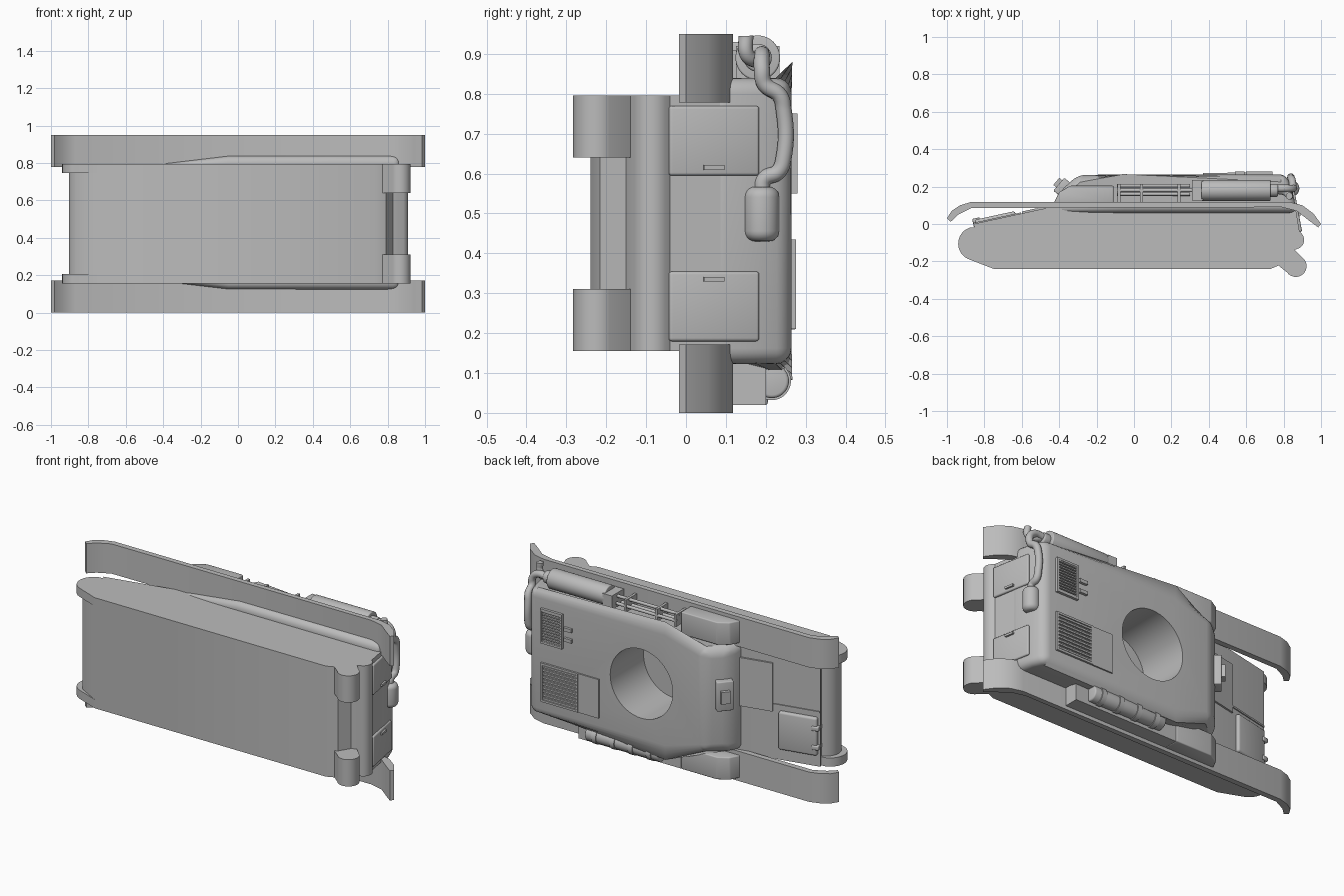
import bpy, bmesh, math
from mathutils import Matrix, Vector

cube = bpy.data.objects.get("Cube")
if cube:
    bpy.data.objects.remove(cube, do_unlink=True)

grey = bpy.data.materials.new("plain grey")
grey.use_nodes = True
COLOR = (0.5, 0.5, 0.5, 1)
grey.diffuse_color = COLOR
grey.node_tree.nodes["Principled BSDF"].inputs["Base Color"].default_value = COLOR
MID = 0.475  # mirror plane across the hull width


def activate(ob):
    bpy.ops.object.select_all(action='DESELECT')
    ob.select_set(True)
    bpy.context.view_layer.objects.active = ob


def finish(name, bm, bevel=0, segments=3, cutter=None):
    bmesh.ops.recalc_face_normals(bm, faces=bm.faces)
    me = bpy.data.meshes.new(name)
    bm.to_mesh(me)
    bm.free()
    me.materials.append(grey)
    ob = bpy.data.objects.new(name, me)
    bpy.context.collection.objects.link(ob)
    activate(ob)
    if bevel:
        m = ob.modifiers.new("bevel", 'BEVEL')
        m.width, m.segments, m.limit_method = bevel, segments, 'ANGLE'
        bpy.ops.object.modifier_apply(modifier=m.name)
    if cutter:
        m = ob.modifiers.new("cut", 'BOOLEAN')
        m.operation, m.object, m.solver = 'DIFFERENCE', cutter, 'EXACT'
        bpy.ops.object.modifier_apply(modifier=m.name)
    bpy.ops.object.shade_smooth_by_angle(angle=math.radians(32))
    return ob


def prism_mesh(profile, z0, z1):
    bm = bmesh.new()
    face = bm.faces.new([bm.verts.new((x, y, z0)) for x, y in profile])
    ext = bmesh.ops.extrude_face_region(bm, geom=[face])
    bmesh.ops.translate(bm, vec=(0, 0, z1 - z0),
                        verts=[v for v in ext["geom"] if isinstance(v, bmesh.types.BMVert)])
    return bm


def prism(name, profile, z0, z1, **kw):
    return finish(name, prism_mesh(profile, z0, z1), **kw)


def box(name, center, size, turn=0, **kw):
    bm = bmesh.new()
    bmesh.ops.create_cube(bm, size=1, matrix=Matrix.Translation(center)
                          @ Matrix.Rotation(turn, 4, 'Z') @ Matrix.Diagonal((*size, 1)))
    return finish(name, bm, **kw)


def cylinder(name, a, b, r, **kw):
    a, b = Vector(a), Vector(b)
    bm = bmesh.new()
    rot = (b - a).to_track_quat('Z', 'Y').to_matrix().to_4x4()
    bmesh.ops.create_cone(bm, cap_ends=True, segments=48, radius1=r, radius2=r,
                          depth=(b - a).length, matrix=Matrix.Translation((a + b) / 2) @ rot)
    return finish(name, bm, **kw)


def pipe(name, points, r):
    cu = bpy.data.curves.new(name, 'CURVE')
    cu.dimensions, cu.bevel_depth, cu.bevel_resolution = '3D', r, 4
    cu.use_fill_caps = True
    sp = cu.splines.new('BEZIER')
    sp.bezier_points.add(len(points) - 1)
    for p, co in zip(sp.bezier_points, points):
        p.co = co
        p.handle_left_type = p.handle_right_type = 'AUTO'
    cu.materials.append(grey)
    ob = bpy.data.objects.new(name, cu)
    bpy.context.collection.objects.link(ob)
    activate(ob)
    bpy.ops.object.convert(target='MESH')
    bpy.ops.object.shade_smooth_by_angle(angle=math.radians(40))


def arc(cx, cy, r, start, end, n=12):
    return [(cx + r * math.cos(math.radians(start + (end - start) * i / n)),
             cy + r * math.sin(math.radians(start + (end - start) * i / n)) )
            for i in range(n + 1)]


def both_sides(fn, name, shape, z0, z1, **kw):
    fn("lower_" + name, shape, z0, z1, **kw)
    fn("upper_" + name, shape, 2 * MID - z1, 2 * MID - z0, **kw)


# Turret ring opening
ring = cylinder("ring_cutter", (0.1, -0.04, 0.48), (0.1, 0.5, 0.48), 0.2)

# Main hull tub with rounded nose and tail
hull = [(-0.4, 0.1), (-0.86, 0.0)] + arc(-0.82, -0.105, 0.085, 110, 235)
hull += [(-0.75, -0.24), (0.73, -0.24), (0.79, -0.215), (0.83, -0.15)]
hull += arc(0.86, -0.085, 0.05, -60, 40, 6) + [(0.885, -0.04), (0.86, 0.11)]
prism("hull", hull, 0.155, 0.795, cutter=ring)

# Idler lobes at the nose and final drives at the tail
idler = [(-0.7, 0.0), (-0.88, -0.02)] + arc(-0.85, -0.105, 0.09, 120, 245) + [(-0.75, -0.24)]
both_sides(prism, "idler_mount", idler, 0.155, 0.205)
drive = [(0.8, -0.12), (0.77, -0.22)] + arc(0.865, -0.225, 0.058, 215, 395) + [(0.85, -0.13)]
both_sides(prism, "final_drive", drive, 0.155, 0.31)

# Upper body, narrowing toward the nose
body = [(-0.43, 0.06), (-0.40, 0.17), (-0.3, 0.262), (-0.05, 0.265), (0.815, 0.265),
        (0.845, 0.185), (0.872, 0.06), (-0.05, 0.06)]
bm = prism_mesh(body, 0.122, 0.84)
for v in bm.verts:
    if v.co.x < -0.1:
        v.co.z = 0.481 + (v.co.z - 0.481) * (0.8 if v.co.y > 0.1 else 0.9)
finish("upper_body", bm, bevel=0.04, segments=5, cutter=ring)
bpy.data.objects.remove(ring, do_unlink=True)

# Track guards: thin plates curling down at both ends
guard = [(-1, 0.03), (-0.975, 0.07), (-0.93, 0.1), (-0.87, 0.118), (0.83, 0.118),
         (0.9, 0.1), (0.96, 0.055), (1, 0.0), (0.985, -0.018), (0.94, 0.015),
         (0.87, 0.07), (0.79, 0.09), (-0.87, 0.085), (-0.94, 0.05), (-0.98, 0.012)]
both_sides(prism, "track_guard", guard, 0, 0.172)

# Stowage boxes beside the upper body
bin_shape = [(-0.43, 0.11), (-0.40, 0.17), (-0.34, 0.205), (-0.11, 0.205), (-0.11, 0.11)]
prism("upper_stowage_bin", bin_shape, 0.8, 0.93, bevel=0.006)
prism("lower_stowage_bin", bin_shape, 0.02, 0.15, bevel=0.006)
box("lower_shelf", (0.22, 0.155, 0.073), (0.66, 0.09, 0.106))

# Rolled stowage tube with straps
cylinder("stowage_tube", (0.0, 0.215, 0.08), (0.47, 0.215, 0.08), 0.043, bevel=0.008)
for i in range(4):
    x = 0.06 + i * 0.117
    cylinder("tube_strap", (x - 0.015, 0.215, 0.08), (x + 0.015, 0.215, 0.08), 0.048)

# Muffler, exhaust pipe and tail silencer
cylinder("muffler", (0.36, 0.18, 0.89), (0.73, 0.18, 0.89), 0.056, bevel=0.005)
cylinder("muffler_end", (0.72, 0.18, 0.89), (0.77, 0.18, 0.89), 0.035, bevel=0.008)
box("muffler_mount", (0.34, 0.18, 0.88), (0.06, 0.11, 0.08))
pipe("exhaust_pipe", [(0.75, 0.19, 0.895), (0.82, 0.19, 0.895), (0.85, 0.19, 0.865),
                      (0.85, 0.197, 0.825), (0.845, 0.235, 0.795), (0.84, 0.245, 0.76),
                      (0.84, 0.245, 0.64), (0.84, 0.232, 0.605), (0.84, 0.195, 0.585),
                      (0.84, 0.19, 0.55)], 0.02)
cylinder("silencer", (0.84, 0.19, 0.43), (0.84, 0.19, 0.567), 0.044, bevel=0.026, segments=5)
pipe("exhaust_stub", [(0.76, 0.18, 0.89), (0.81, 0.17, 0.885), (0.83, 0.152, 0.9),
                      (0.83, 0.15, 0.945)], 0.019)

# Tool rack on the upper guard
for x in (-0.08, 0.04, 0.24):
    box("rack_post", (x, 0.165, 0.875), (0.015, 0.1, 0.07))
for y, z, end in ((0.205, 0.87, 0.3), (0.18, 0.9, 0.33), (0.16, 0.86, 0.3)):
    cylinder("rack_tool", (-0.09, y, z), (end, y, z), 0.009)

# Engine deck grilles with slats
def grille(name, x0, x1, z0, z1, top, count):
    cx, cz, w, h = (x0 + x1) / 2, (z0 + z1) / 2, x1 - x0, z1 - z0
    for z in (z0 + 0.006, z1 - 0.006):
        box(name + "_rim", (cx, top - 0.01, z), (w, 0.02, 0.012))
    for x in (x0 + 0.006, x1 - 0.006):
        box(name + "_rim", (x, top - 0.01, cz), (0.012, 0.02, h))
    for i in range(count):
        z = z0 + h * (i + 1) / (count + 1)
        box(name + "_slat", (cx, top - 0.008, z), (w, 0.012, h / count * 0.45), turn=0)


grille("small_grille", 0.6, 0.74, 0.55, 0.75, 0.28, 12)
grille("large_grille", 0.5, 0.74, 0.21, 0.435, 0.276, 10)
box("deck_cover", (0.435, 0.266, 0.322), (0.13, 0.014, 0.225))

# Wedge-shaped deck frame and its latches
bm = bmesh.new()
wedge = [(0.54, 0.58), (0.42, 0.62), (0.42, 0.73), (0.54, 0.7)]
face = bm.faces.new([bm.verts.new((x, 0.282, z)) for x, z in wedge])
bmesh.ops.inset_region(bm, faces=[face], thickness=0.018)
bmesh.ops.delete(bm, geom=[face], context='FACES')
ext = bmesh.ops.extrude_face_region(bm, geom=bm.faces[:])
bmesh.ops.translate(bm, vec=(0, -0.022, 0),
                    verts=[v for v in ext["geom"] if isinstance(v, bmesh.types.BMVert)])
finish("wedge_frame", bm)
for z in (0.61, 0.67):
    box("deck_latch", (0.565, 0.27, z), (0.05, 0.02, 0.02))

# Tail access doors with handles
for z, handle_z in ((0.267, 0.335), (0.682, 0.615)):
    box("tail_door", (0.868, 0.07, z), (0.02, 0.23, 0.175), turn=0.185, bevel=0.008)
    box("door_handle", (0.882, 0.07, handle_z), (0.014, 0.052, 0.012), turn=0.185)

# Sloped nose plates: hatch, hinges, panel and seam
SLOPE = math.atan2(0.1, 0.46)


def on_nose(name, x, z, size, **kw):
    box(name, (x, 0.1 + (x + 0.4) * math.tan(SLOPE), z), size, turn=SLOPE, **kw)


on_nose("nose_hatch", -0.74, 0.33, (0.22, 0.04, 0.22), bevel=0.012)
for z in (0.27, 0.38):
    on_nose("hatch_hinge", -0.84, z, (0.04, 0.055, 0.025), bevel=0.005)
on_nose("nose_panel", -0.5, 0.57, (0.2, 0.02, 0.28))
on_nose("nose_seam", -0.73, 0.47, (0.26, 0.012, 0.01))

# Forward vision port
box("vision_port", (-0.375, 0.19, 0.52), (0.07, 0.09, 0.17), turn=-0.7, bevel=0.006)
box("vision_slot", (-0.4, 0.215, 0.52), (0.04, 0.05, 0.07), turn=-0.7)
